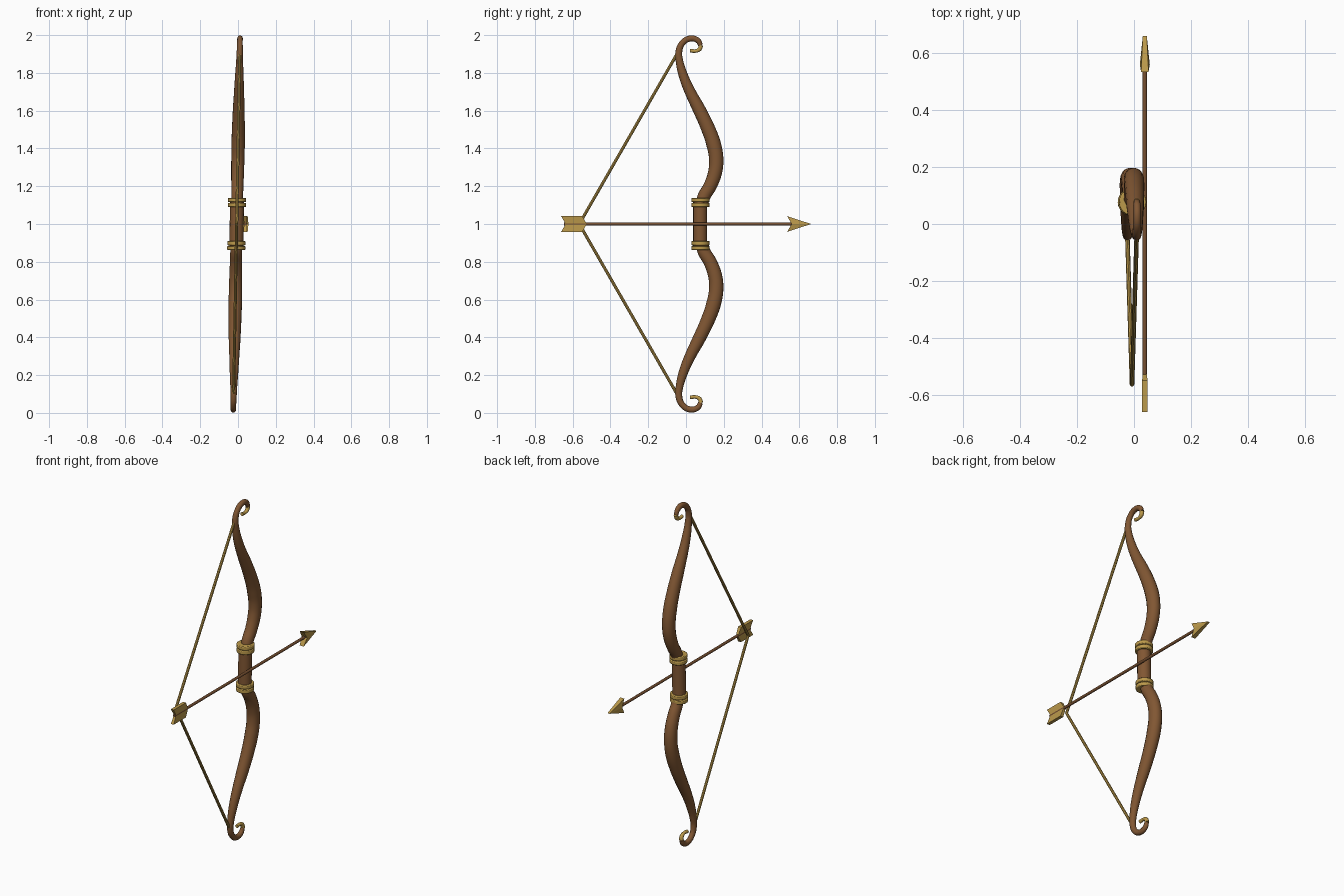
import bpy, bmesh, math

if "Cube" in bpy.data.objects:
    bpy.data.objects.remove(bpy.data.objects["Cube"])


def material(name, color):
    m = bpy.data.materials.new(name)
    m.diffuse_color = (*color, 1)
    m.use_nodes = True
    m.node_tree.nodes["Principled BSDF"].inputs["Base Color"].default_value = m.diffuse_color
    return m


WOOD = material("wood", (0.22, 0.095, 0.033))
SHAFT = material("shaft_wood", (0.18, 0.078, 0.03))
GOLD = material("gold", (0.50, 0.32, 0.07))


def lean(z):
    # the whole bow tilts slightly sideways
    return -0.007 + 0.018 * (z - 1)


def smooth(ob, angle=40):
    bpy.ops.object.select_all(action='DESELECT')
    ob.select_set(True)
    bpy.context.view_layer.objects.active = ob
    bpy.ops.object.shade_smooth_by_angle(angle=math.radians(angle))


def tube(name, pts, mat, sides=4, steps=6, straight=False):
    """Tapered round tube through (x, y, z, radius) points."""
    cu = bpy.data.curves.new(name, 'CURVE')
    cu.dimensions = '3D'
    cu.bevel_depth = 1
    cu.bevel_resolution = sides
    cu.resolution_u = 1 if straight else steps
    cu.use_fill_caps = True
    sp = cu.splines.new('BEZIER')
    sp.bezier_points.add(len(pts) - 1)
    for bp, (x, y, z, r) in zip(sp.bezier_points, pts):
        bp.co = (x, y, z)
        bp.radius = r
        bp.handle_left_type = bp.handle_right_type = 'VECTOR' if straight else 'AUTO'
    ob = bpy.data.objects.new(name, cu)
    bpy.context.collection.objects.link(ob)
    bpy.ops.object.select_all(action='DESELECT')
    ob.select_set(True)
    bpy.context.view_layer.objects.active = ob
    bpy.ops.object.convert(target='MESH')
    ob = bpy.context.view_layer.objects.active
    # make all faces point outward
    bm = bmesh.new()
    bm.from_mesh(ob.data)
    bmesh.ops.remove_doubles(bm, verts=bm.verts, dist=1e-5)
    bmesh.ops.recalc_face_normals(bm, faces=bm.faces)
    bm.to_mesh(ob.data)
    bm.free()
    ob.data.materials.clear()
    ob.data.materials.append(mat)
    smooth(ob)
    return ob


def plate(name, x, outline, mat):
    """Two-sided blade split along its centre line; outline is (y, z, half thickness)."""
    bm = bmesh.new()
    n = len(outline)
    a = [bm.verts.new((x + t, y, z)) for y, z, t in outline]
    b = [bm.verts.new((x - t, y, z)) for y, z, t in outline]
    k = n // 2
    for side in (a, b):
        bm.faces.new(side[:k + 1])
        bm.faces.new(side[k:] + side[:1])
    for i in range(n):
        j = (i + 1) % n
        bm.faces.new((a[i], a[j], b[j], b[i]))
    bmesh.ops.recalc_face_normals(bm, faces=bm.faces)
    me = bpy.data.meshes.new(name)
    bm.to_mesh(me)
    bm.free()
    me.materials.append(mat)
    ob = bpy.data.objects.new(name, me)
    bpy.context.collection.objects.link(ob)
    return ob


# limb path: y, height above the grip centre, radius
LIMB = [(0.085, 0.10, 0.032), (0.093, 0.14, 0.034), (0.127, 0.20, 0.035),
        (0.153, 0.27, 0.037), (0.160, 0.34, 0.038), (0.147, 0.42, 0.039),
        (0.115, 0.51, 0.037), (0.068, 0.61, 0.034), (0.022, 0.70, 0.029),
        (-0.012, 0.78, 0.025), (-0.034, 0.86, 0.020), (-0.038, 0.91, 0.018),
        (-0.020, 0.957, 0.016), (0.022, 0.982, 0.016), (0.062, 0.972, 0.015),
        (0.078, 0.945, 0.012)]
CURL = [(0.079, 0.947, 0.012), (0.072, 0.926, 0.011), (0.052, 0.916, 0.009), (0.022, 0.918, 0.010)]

# grip
tube("grip", [(lean(z), 0.075, z, 0.037) for z in (0.88, 1.12)], WOOD, 6, straight=True)

for side, s in (("upper", 1), ("lower", -1)):
    # limb, gilded curl and string half
    def place(path):
        return [(lean(1 + s * h), y, 1 + s * h, r) for y, h, r in path]
    limb = tube(side + "_limb", place(LIMB), WOOD, 6)
    for v in limb.data.vertices:  # limbs are slightly narrower than deep
        v.co.x = lean(v.co.z) + 0.92 * (v.co.x - lean(v.co.z))
    tube(side + "_curl_tip", place(CURL), GOLD)
    tube(side + "_string", place([(-0.565, 0, 0.008), (-0.042, 0.91, 0.008)]), GOLD, 2, straight=True)
    # paired grip bands
    for i, h in enumerate((0.101, 0.127)):
        z = 1 + s * h
        bpy.ops.mesh.primitive_cylinder_add(vertices=24, radius=0.048, depth=0.023,
                                            location=(lean(z), 0.077, z))
        band = bpy.context.object
        band.name = f"{side}_band_{i + 1}"
        band.data.materials.append(GOLD)
        bev = band.modifiers.new("bevel", 'BEVEL')
        bev.width = 0.004
        bev.segments = 2
        smooth(band)

# arrow
AX = 0.038
tube("arrow_shaft", [(AX, -0.645, 1, 0.008), (AX, 0.57, 1, 0.008)], SHAFT, 3, straight=True)
plate("arrow_head", AX, [(0.662, 1, 0.007), (0.535, 1.042, 0.013),
                         (0.56, 1, 0.0175), (0.535, 0.958, 0.013)], GOLD)
plate("arrow_fletching", AX, [(-0.525, 1, 0.0065), (-0.55, 1.043, 0.0095), (-0.662, 1.043, 0.0095),
                              (-0.637, 1, 0.0065), (-0.662, 0.957, 0.0095), (-0.55, 0.957, 0.0095)], GOLD)
